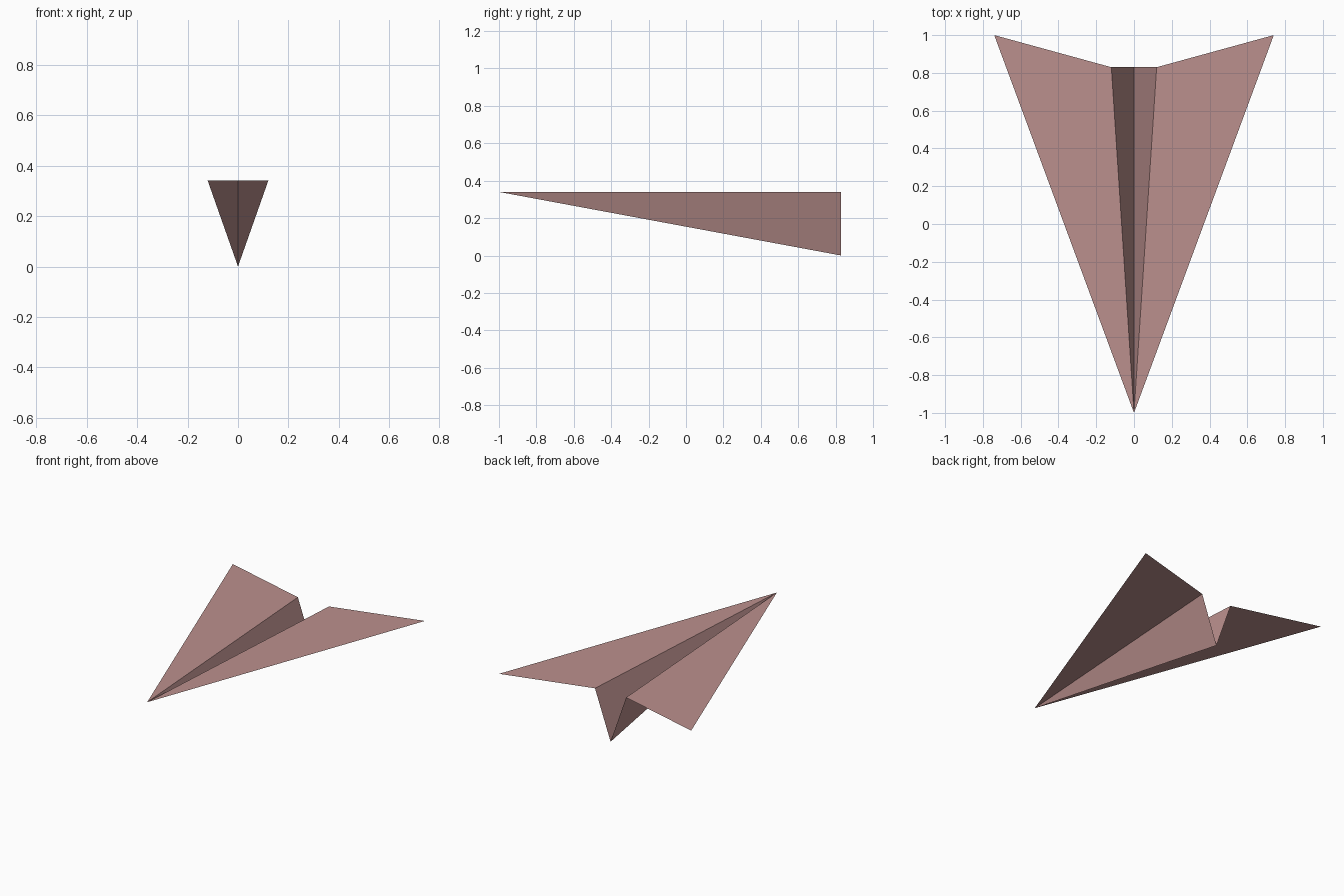
import bpy

cube = bpy.data.objects.get("Cube")
if cube:
    bpy.data.objects.remove(cube, do_unlink=True)

# Single paper colour
paper = bpy.data.materials.new("dusty_rose_paper")
paper.use_nodes = True
colour = (0.50, 0.28, 0.27, 1.0)
paper.diffuse_color = colour
bsdf = paper.node_tree.nodes["Principled BSDF"]
bsdf.inputs["Base Color"].default_value = colour
bsdf.inputs["Roughness"].default_value = 0.9

# Fold points of the sheet
WING_Z = 0.34
TAIL_Y = 0.83
nose = (0, -1, WING_Z)
fold_end = (0.12, TAIL_Y, WING_Z)
wing_tip = (0.74, 1, WING_Z)
keel_end = (0, TAIL_Y, 0)


def folded_panel(name, corners):
    """One flat triangular panel, facing up."""
    mesh = bpy.data.meshes.new(name)
    mesh.from_pydata(corners, [], [range(len(corners))])
    mesh.materials.append(paper)
    obj = bpy.data.objects.new(name, mesh)
    bpy.context.collection.objects.link(obj)
    mirror = obj.modifiers.new("Mirror", 'MIRROR')
    mirror.use_axis = (True, False, False)
    mirror.merge_threshold = 0.0001
    return obj


# Flat wings and the V-shaped keel between them
folded_panel("wings", [nose, wing_tip, fold_end])
folded_panel("keel", [nose, fold_end, keel_end])
